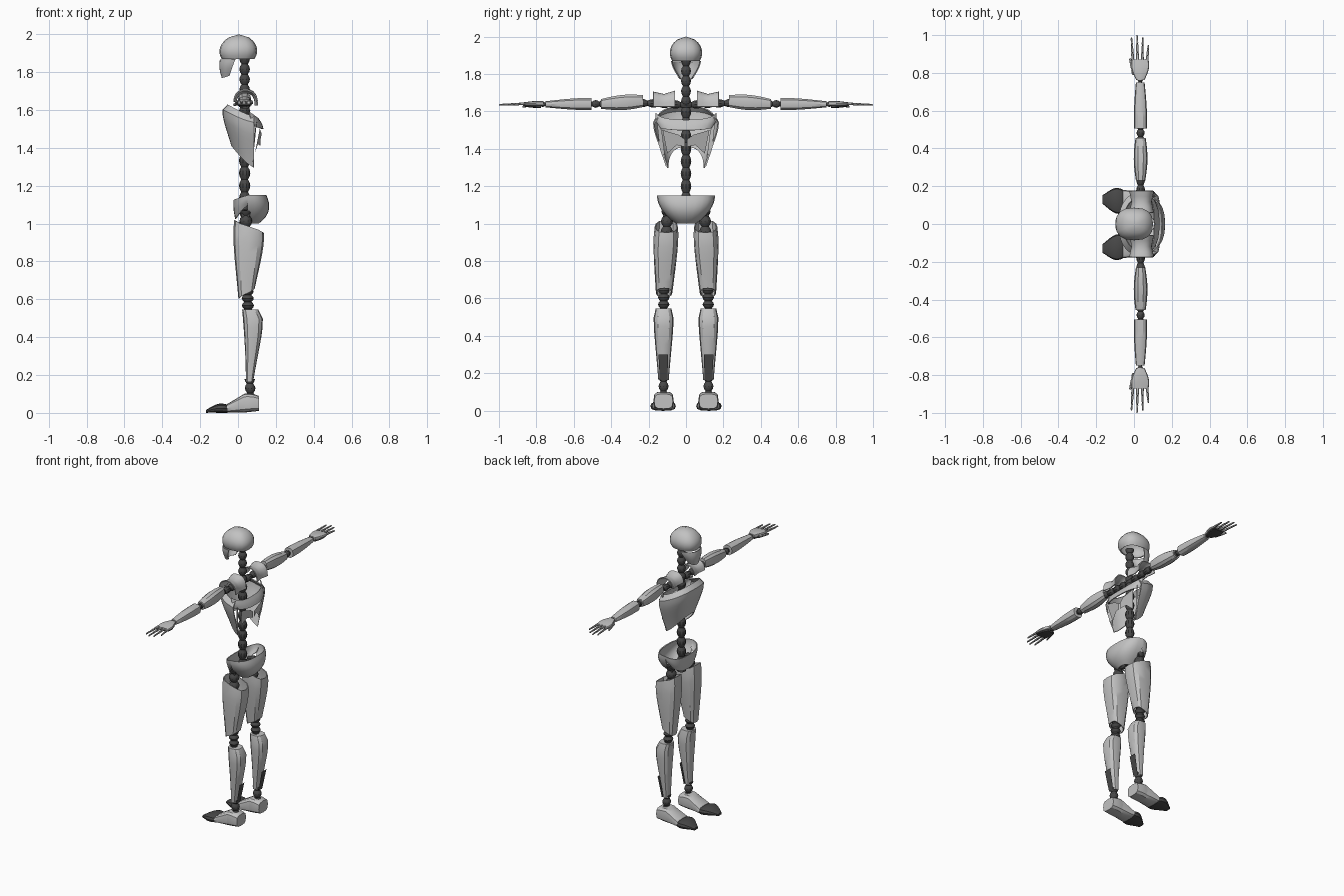
import bpy, bmesh
from math import sin, cos, pi, radians, copysign
from mathutils import Vector

old = bpy.data.objects.get("Cube")
if old:
    bpy.data.objects.remove(old, do_unlink=True)


def material(name, value):
    colour = (value, value, value, 1)
    m = bpy.data.materials.new(name)
    m.use_nodes = True
    m.diffuse_color = colour
    m.node_tree.nodes["Principled BSDF"].inputs["Base Color"].default_value = colour
    return m


LIGHT = material("light_grey_shell", .54)
DARK = material("dark_grey_joint", .065)
X, Y, Z = range(3)
made = []


def finish(name, bm, mat, mirror):
    """Turn a bmesh into an object, optionally mirrored across y."""
    mesh = bpy.data.meshes.new(name)
    bmesh.ops.recalc_face_normals(bm, faces=bm.faces)
    bm.to_mesh(mesh)
    bm.free()
    mesh.materials.append(mat)
    ob = bpy.data.objects.new(name, mesh)
    bpy.context.collection.objects.link(ob)
    if mirror:
        mod = ob.modifiers.new("mirror", 'MIRROR')
        mod.use_axis = (False, True, False)
        mod.use_mirror_merge = False
    made.append(ob)


def straight(t):
    return 1


def swell(amount, skew=1):
    """Profile that bulges between its two ends."""
    return lambda t: 1 + amount * sin(pi * t ** skew)


def ribbed(count):
    """Profile of stacked rings along a joint."""
    return lambda t: .6 + .4 * abs(cos(pi * count * t))


def loft(name, start, end, size_a, size_b, mat=LIGHT, axis=Z, profile=straight, bow=(0, 0, 0),
         tilt=(0, 0), arc=None, steps=8, sides=12, power=.8, wall=0, mirror=True):
    """Skin rounded sections from start to end; solid, or a thin open shell when wall is set."""
    bm = bmesh.new()
    start, end, bow = Vector(start), Vector(end), Vector(bow)
    size_a, size_b = Vector(size_a), Vector(size_b)
    u, v = [k for k in (X, Y, Z) if k != axis]
    low, high = arc or (0, 360)
    count = sides + 1 if arc else sides
    rings = []
    for step in range(steps + 1):
        t = step / steps
        grow = profile(t)
        centre = start.lerp(end, t) + bow * (grow - 1)
        size = size_a.lerp(size_b, t) * grow
        lean = tilt[0] + (tilt[1] - tilt[0]) * t
        ring = []
        for i in range(count):
            angle = radians(low + (high - low) * i / sides)
            c, s = cos(angle), sin(angle)
            p = centre.copy()
            p[u] += size.x * copysign(abs(c) ** power, c)
            p[v] += size.y * copysign(abs(s) ** power, s)
            p[axis] += lean * c
            ring.append(bm.verts.new(p))
        rings.append(ring)
    for near, far in zip(rings, rings[1:]):
        for i in range(sides):
            j = (i + 1) % count
            bm.faces.new((near[i], near[j], far[j], far[i]))
    if not wall:
        bm.faces.new(rings[0])
        bm.faces.new(rings[-1])
    bmesh.ops.remove_doubles(bm, verts=bm.verts, dist=.0001)
    if wall:
        bmesh.ops.recalc_face_normals(bm, faces=bm.faces)
        bmesh.ops.solidify(bm, geom=bm.faces[:], thickness=wall)
    finish(name, bm, mat, mirror)


def joint(name, start, end, radius, axis=Z, rings=2, mirror=True):
    """Dark ringed rod between two shells."""
    loft(name, start, end, (radius, radius), (radius, radius), DARK, axis, ribbed(rings),
         steps=rings * 4, sides=10, power=1, mirror=mirror)


def plate(name, points, mat=LIGHT):
    """Thin flat plate through an outline, mirrored."""
    bm = bmesh.new()
    bm.faces.new([bm.verts.new(p) for p in points])
    bmesh.ops.solidify(bm, geom=bm.faces[:], thickness=.006)
    finish(name, bm, mat, True)


# Head: open helmet and the face plate hanging from its front
loft("helmet", (.005, 0, 2), (0, 0, 1.87), (.1, .09), (.1, .085), sides=16, wall=.006, mirror=False,
     profile=lambda t: sin(2.3 * t) ** .5)
loft("face_plate", (0, 0, 1.87), (-.04, 0, 1.785), (.09, .075), (.04, .035), arc=(95, 265),
     tilt=(.005, .015), profile=swell(.1), wall=.006, mirror=False)

# Spine and neck
joint("neck", (.035, 0, 1.6), (.035, 0, 1.87), .028, rings=5, mirror=False)
joint("spine", (.035, 0, 1), (.035, 0, 1.6), .03, rings=9, mirror=False)

# Chest shell, open at the back
loft("chest_plate", (.075, 0, 1.57), (.075, 0, 1.3), (.13, .15), (.11, .1), arc=(88, 272),
     tilt=(-.06, -.11), profile=swell(.25, .5), sides=16, wall=.006, mirror=False)

# Back band, lower wings and side struts
loft("upper_back_band", (.04, 0, 1.6), (.05, 0, 1.52), (.07, .165), (.085, .15), arc=(-78, 78),
     tilt=(-.045, -.02), profile=swell(.05), steps=3, wall=.006, mirror=False)
plate("lower_back_wing", [(.125, .04, 1.475), (.115, .125, 1.5), (.09, .1, 1.375),
                          (.105, .05, 1.42), (.12, .005, 1.41), (.12, .005, 1.45)])
plate("back_side_strut", [(.1, .155, 1.54), (.085, .14, 1.4), (.075, .105, 1.3), (.09, .13, 1.5)])

# Shoulders: crossbar under an arched collar shell
loft("collar", (.04, .06, 1.625), (.04, .175, 1.625), (.06, .078), (.06, .074), axis=Y,
     arc=(0, 170), profile=lambda t: 1 + .1 * cos(2 * pi * t), steps=4, wall=.006)
joint("shoulder_joint", (.035, 0, 1.635), (.035, .235, 1.645), .024, axis=Y, rings=4)

# Arms
loft("upper_arm", (.035, .23, 1.655), (.035, .455, 1.64), (.025, .033), (.027, .027), axis=Y,
     profile=swell(.4), sides=10)
joint("elbow", (.035, .445, 1.64), (.035, .52, 1.64), .022, axis=Y)
loft("forearm", (.035, .505, 1.64), (.033, .75, 1.638), (.034, .034), (.023, .017), axis=Y,
     profile=swell(.15), sides=10)
joint("wrist", (.033, .74, 1.638), (.033, .79, 1.638), .015, axis=Y)

# Hands: light shell above a dark palm
loft("hand_shell", (.034, .762, 1.643), (.032, .872, 1.641), (.022, .012), (.044, .007), axis=Y,
     profile=swell(.35), power=.6)
loft("palm", (.034, .775, 1.628), (.032, .87, 1.632), (.022, .01), (.04, .006), DARK, axis=Y,
     profile=swell(.25), power=.6)


def finger(name, base, tip, thick):
    """Dark tapered bone with three light caps on its upper side."""
    base, tip = Vector(base), Vector(tip)
    loft(name + "_bone", base, tip, (thick, thick), (thick / 2, thick / 2), DARK, axis=Y,
         steps=1, sides=6)
    raised = Vector((0, 0, thick / 3))
    for k in range(3):
        a, b = k / 3 + .03, (k + 1) / 3 - .03
        wide, narrow = [thick * (1.3 - .6 * f) for f in (a, b)]
        loft(f"{name}_cap_{k}", base.lerp(tip, a) + raised, base.lerp(tip, b) + raised,
             (wide, wide), (narrow, narrow), axis=Y, steps=1, sides=6)


for i in range(4):
    x = .025 * i - .006
    finger(f"finger_{i}", (x, .865, 1.639), (x + .005 * (i - 1.5), 1 - .013 * (i - 1) ** 2, 1.634), .006)
finger("thumb", (0, .79, 1.632), (-.021, .875, 1.625), .008)

# Pelvis: deep back bowl and a shallow front band, open at the hips
loft("pelvis_back", (.05, 0, 1.15), (.05, 0, 1), (.1, .155), (.17, .155), arc=(-90, 90),
     profile=lambda t: cos(1.35 * t) ** .7, wall=.006, mirror=False)
loft("pelvis_front", (.055, 0, 1.15), (.055, 0, 1.1), (.08, .155), (.07, .13), arc=(90, 270),
     tilt=(.025, .075), profile=swell(.05), steps=3, wall=.006, mirror=False)
joint("hip_bar", (.04, 0, 1.06), (.04, .12, 1.05), .024, axis=Y)
joint("hip_joint", (.04, .1, 1.07), (.045, .105, .9), .034, rings=3)

# Legs
loft("thigh", (.058, .105, .985), (.045, .117, .63), (.078, .062), (.043, .044),
     tilt=(-.033, .025), profile=swell(.15, .7), power=.7, wall=.006)
joint("knee", (.05, .117, .68), (.053, .12, .53), .032, rings=4)
loft("shin", (.065, .12, .545), (.061, .12, .165), (.043, .042), (.019, .028),
     profile=swell(.35, .5), bow=(.045, 0, 0), power=.75)
plate("calf_channel", [(.115, .095, .3), (.115, .147, .3), (.087, .14, .16), (.087, .1, .16)], DARK)
joint("ankle", (.062, .12, .18), (.066, .12, .08), .028)

# Feet
loft("heel", (.11, .12, .05), (.035, .12, .052), (.05, .04), (.053, .05), axis=X,
     profile=swell(.05), bow=(0, 0, .05), steps=4, power=.6)
loft("instep", (.035, .12, .052), (-.058, .12, .024), (.053, .05), (.06, .022), axis=X,
     steps=4, power=.6)
loft("toe_cap", (-.056, .12, .022), (-.168, .13, .008), (.06, .022), (.022, .008), DARK, axis=X,
     profile=swell(.5), bow=(0, 0, .016), power=.7)

# Smooth shading with sharp creases kept
bpy.ops.object.select_all(action='DESELECT')
for ob in made:
    ob.select_set(True)
bpy.context.view_layer.objects.active = made[0]
bpy.ops.object.shade_smooth_by_angle(angle=radians(32))
